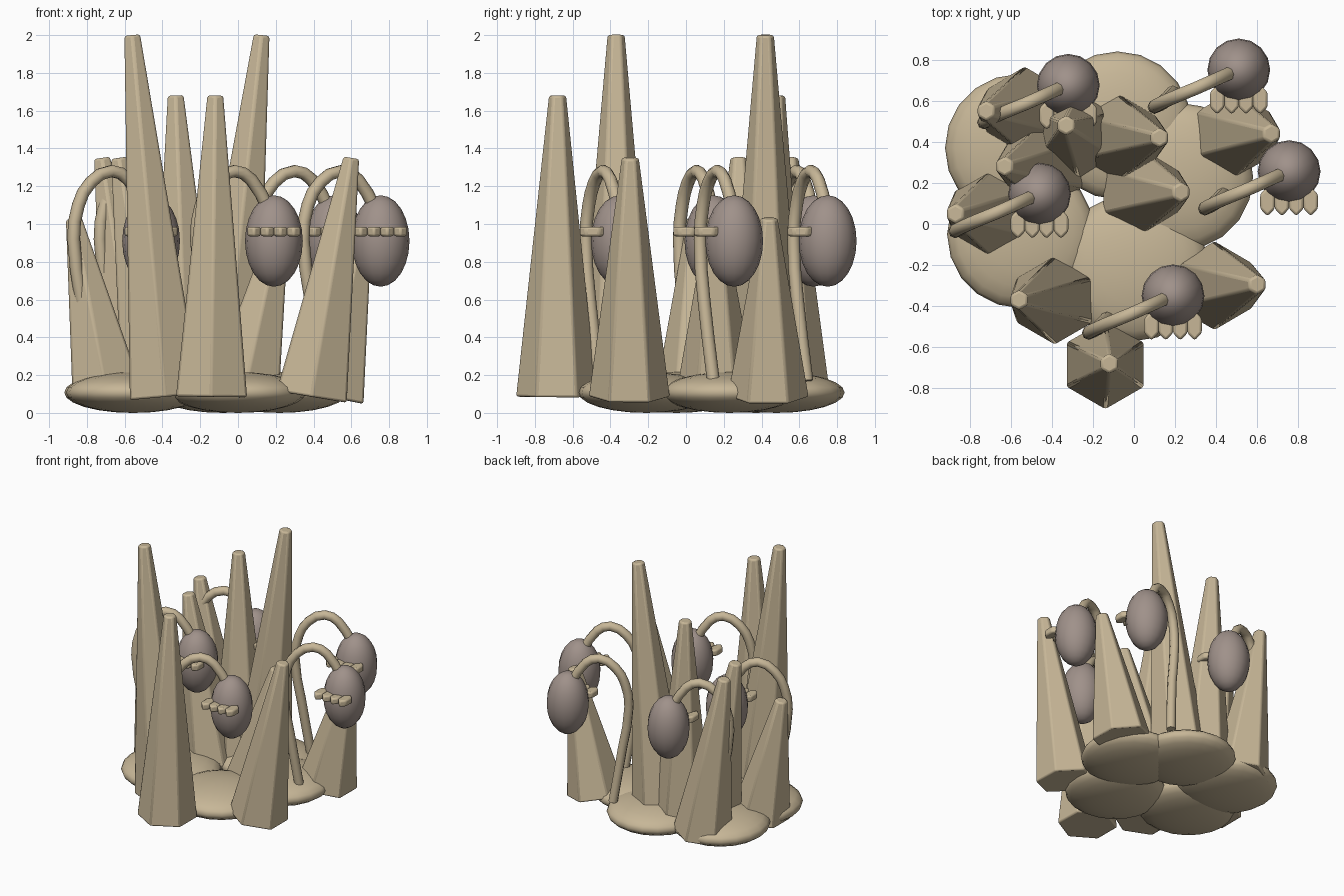
import bpy, bmesh, math
from mathutils import Vector, Matrix

cube = bpy.data.objects.get("Cube")
if cube:
    bpy.data.objects.remove(cube, do_unlink=True)


def material(name, rgb):
    m = bpy.data.materials.new(name)
    m.use_nodes = True
    m.diffuse_color = (*rgb, 1)
    m.node_tree.nodes["Principled BSDF"].inputs["Base Color"].default_value = (*rgb, 1)
    return m


TAN = material("sandy tan", (0.57, 0.47, 0.31))
MAUVE = material("dusty mauve", (0.35, 0.285, 0.255))


def finish(name, bm, mat, bevel=0, angle=30):
    bmesh.ops.recalc_face_normals(bm, faces=bm.faces)
    mesh = bpy.data.meshes.new(name)
    bm.to_mesh(mesh)
    bm.free()
    mesh.materials.append(mat)
    ob = bpy.data.objects.new(name, mesh)
    bpy.context.collection.objects.link(ob)
    if bevel:
        mod = ob.modifiers.new("soft edges", 'BEVEL')
        mod.width = bevel
        mod.segments = 2
    bpy.ops.object.select_all(action='DESELECT')
    ob.select_set(True)
    bpy.context.view_layer.objects.active = ob
    bpy.ops.object.shade_smooth_by_angle(angle=math.radians(angle))
    return ob


def ellipsoid(name, centre, size, mat, seg=20, rings=12):
    bm = bmesh.new()
    bmesh.ops.create_uvsphere(bm, u_segments=seg, v_segments=rings, radius=1,
                              matrix=Matrix.Translation(centre) @ Matrix.Diagonal((*size, 1)))
    return finish(name, bm, mat, angle=60)


def spike(name, base, tip):
    # Tapered hexagonal column leaning from its base to its tip
    base, tip = Vector(base), Vector(tip)
    axis = tip - base
    lean = Vector((0, 0, 1)).rotation_difference(axis).to_matrix().to_4x4()
    bm = bmesh.new()
    bmesh.ops.create_cone(bm, cap_ends=True, segments=6, radius1=0.217, radius2=0.048,
                          depth=axis.length,
                          matrix=Matrix.Translation((base + tip) / 2) @ lean)
    return finish(name, bm, TAN, bevel=0.012)


def tube(name, points, radius):
    # Stem swept along a smooth path
    curve = bpy.data.curves.new(name, 'CURVE')
    curve.dimensions = '3D'
    curve.bevel_depth = radius
    curve.bevel_resolution = 2
    curve.use_fill_caps = True
    curve.resolution_u = 2
    spline = curve.splines.new('BEZIER')
    spline.bezier_points.add(len(points) - 1)
    for bp, co in zip(spline.bezier_points, points):
        bp.co = co
        bp.handle_left_type = bp.handle_right_type = 'AUTO'
    curve.materials.append(TAN)
    ob = bpy.data.objects.new(name, curve)
    bpy.context.collection.objects.link(ob)
    bpy.ops.object.select_all(action='DESELECT')
    ob.select_set(True)
    bpy.context.view_layer.objects.active = ob
    bpy.ops.object.convert(target='MESH')
    bpy.ops.object.shade_smooth_by_angle(angle=math.radians(60))


def frill(name, bud):
    # Row of four pointed petals across the front of a bud
    bm = bmesh.new()
    for i in range(4):
        place = Vector((bud.x + (i - 1.5) * 0.07, bud.y - 0.145, 0.96))
        bmesh.ops.create_cone(bm, cap_ends=True, segments=6, radius1=0.041, radius2=0.041,
                              depth=0.05, matrix=Matrix.Translation(place)
                              @ Matrix.Diagonal((1, 1.75, 1, 1)))
    finish(name, bm, TAN, bevel=0.012)


# Ground mounds
mounds = [(-0.08, 0.48), (-0.56, 0.37), (-0.55, -0.05), (0.22, 0.23), (0.0, -0.21)]
for i, (x, y) in enumerate(mounds):
    ellipsoid(f"ground_mound_{i + 1}", (x, y, 0.108), (0.36, 0.36, 0.108), TAN)

# Tall columns: base x, base y, tip x, tip y, tip height
spikes = [
    (-0.14, -0.685, -0.12, -0.68, 1.68),
    (-0.385, -0.37, -0.56, -0.37, 2.0),
    (0.39, -0.30, 0.60, -0.295, 1.35),
    (0.48, 0.435, 0.67, 0.44, 1.03),
    (0.03, 0.16, 0.23, 0.155, 1.03),
    (-0.08, 0.42, 0.125, 0.42, 2.0),
    (-0.43, 0.29, -0.63, 0.28, 1.35),
    (-0.53, 0.55, -0.72, 0.55, 1.35),
    (-0.27, 0.43, -0.33, 0.48, 1.68),
    (-0.69, 0.05, -0.87, 0.05, 1.03),
]
for i, (bx, by, tx, ty, top) in enumerate(spikes):
    spike(f"column_{i + 1}", (bx, by, 0.085), (tx, ty, top))

# Drooping buds on hooked stems, path given relative to each bud
path = [(-0.32, -0.11, 0.17), (-0.37, -0.16, 0.6), (-0.41, -0.18, 0.92),
        (-0.385, -0.165, 1.1), (-0.32, -0.135, 1.22), (-0.21, -0.09, 1.28),
        (-0.12, -0.05, 1.235), (-0.03, -0.01, 1.08)]
buds = [(0.19, -0.35), (0.755, 0.255), (0.51, 0.75), (-0.32, 0.675), (-0.46, 0.145)]
for i, (x, y) in enumerate(buds):
    bud = Vector((x, y, 0.91))
    ellipsoid(f"bud_{i + 1}", bud, (0.153, 0.153, 0.242), MAUVE, 16, 12)
    tube(f"stem_{i + 1}", [(x + px, y + py, pz) for px, py, pz in path], 0.034)
    frill(f"frill_{i + 1}", bud)
